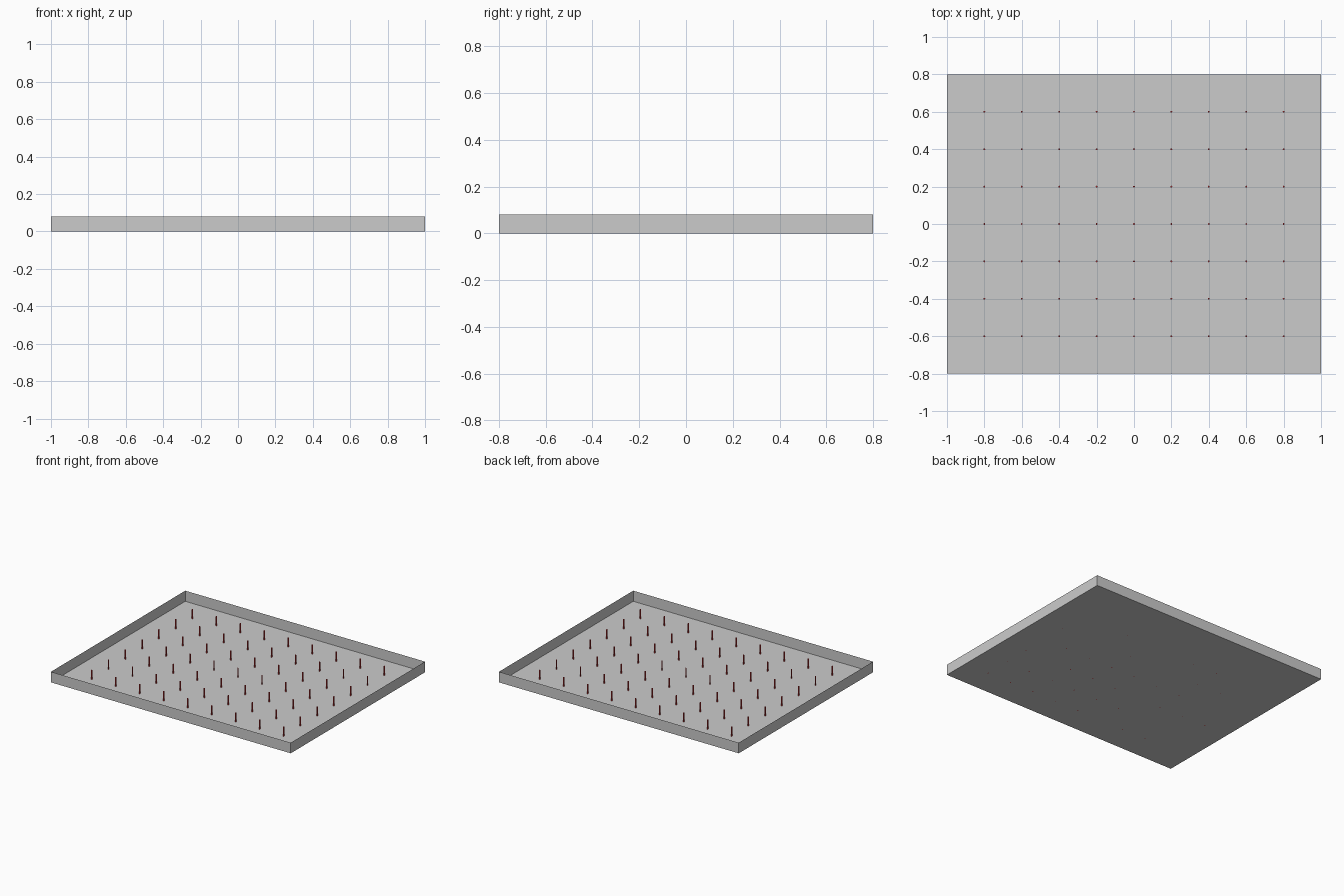
import bpy, bmesh

if "Cube" in bpy.data.objects:
    bpy.data.objects.remove(bpy.data.objects["Cube"])

WIDTH, DEPTH, HEIGHT = 2.0, 1.6, 0.08
PIN_RADIUS, PIN_HEIGHT = 0.005, 0.07


def material(name, color):
    m = bpy.data.materials.new(name)
    m.diffuse_color = (*color, 1)
    m.use_nodes = True
    m.node_tree.nodes["Principled BSDF"].inputs["Base Color"].default_value = m.diffuse_color
    return m


def finish(name, bm, mat):
    mesh = bpy.data.meshes.new(name)
    bm.to_mesh(mesh)
    bm.free()
    mesh.materials.append(mat)
    obj = bpy.data.objects.new(name, mesh)
    bpy.context.collection.objects.link(obj)
    return obj


grey = material("light grey", (0.6, 0.6, 0.6))
red = material("red", (0.6, 0.03, 0.03))

# Open tray: a box of thin sheet without its top
bm = bmesh.new()
bmesh.ops.create_cube(bm, size=1)
for v in bm.verts:
    v.co.x *= WIDTH
    v.co.y *= DEPTH
    v.co.z = (v.co.z + 0.5) * HEIGHT
bm.normal_update()
lid = [f for f in bm.faces if f.normal.z > 0.5]
bmesh.ops.delete(bm, geom=lid, context='FACES_ONLY')
finish("tray", bm, grey)

# Regular grid of slim upright pins standing on the floor
bm = bmesh.new()
for i in range(-4, 5):
    for j in range(-3, 4):
        pin = bmesh.ops.create_cone(bm, cap_ends=True, segments=8,
                                    radius1=PIN_RADIUS, radius2=PIN_RADIUS,
                                    depth=PIN_HEIGHT)
        bmesh.ops.translate(bm, verts=pin["verts"],
                            vec=(i * 0.2, j * 0.2, PIN_HEIGHT / 2))
finish("pins", bm, red)
